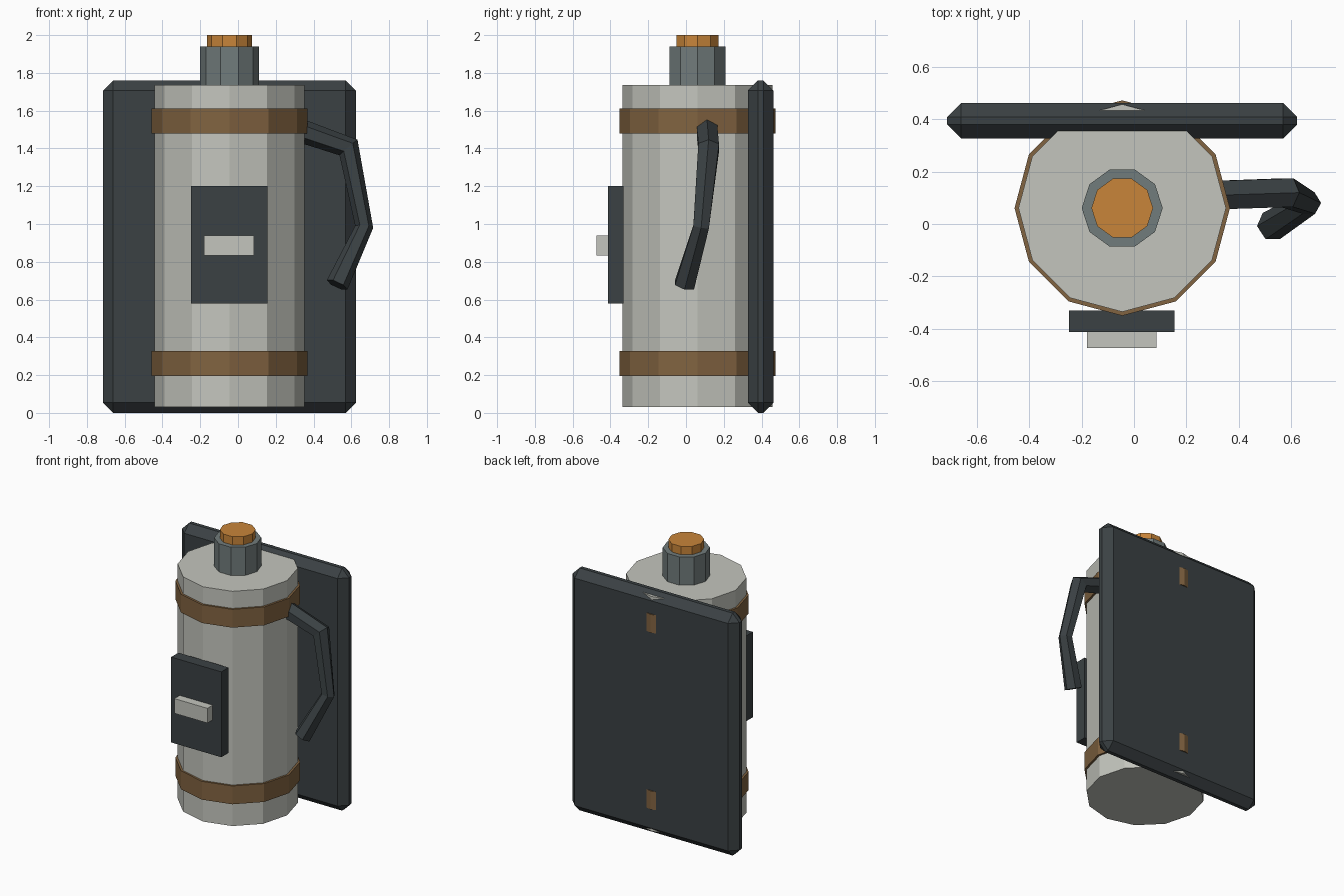
import bpy, bmesh
from math import sin, cos, pi
from mathutils import Vector

if "Cube" in bpy.data.objects:
    bpy.data.objects.remove(bpy.data.objects["Cube"])

CX, CY = -0.045, 0.061  # tank axis


def material(name, rgb):
    m = bpy.data.materials.new(name)
    m.diffuse_color = (*rgb, 1)
    m.use_nodes = True
    m.node_tree.nodes["Principled BSDF"].inputs["Base Color"].default_value = m.diffuse_color
    return m


DARK = material("dark_slate", (0.043, 0.053, 0.057))
SHELL = material("pale_shell", (0.55, 0.56, 0.51))
BROWN = material("brown_strap", (0.22, 0.125, 0.052))
STEEL = material("grey_steel", (0.165, 0.20, 0.20))
ORANGE = material("orange_cap", (0.58, 0.235, 0.042))


def finish(name, bm, mat):
    bmesh.ops.recalc_face_normals(bm, faces=bm.faces)
    me = bpy.data.meshes.new(name)
    bm.to_mesh(me)
    bm.free()
    me.materials.append(mat)
    ob = bpy.data.objects.new(name, me)
    bpy.context.collection.objects.link(ob)
    return ob


def loft(name, rings, mat):
    """Skin a list of equal-length point rings and cap both ends."""
    bm = bmesh.new()
    rows = [[bm.verts.new(p) for p in ring] for ring in rings]
    n = len(rows[0])
    for a, b in zip(rows, rows[1:]):
        for i in range(n):
            j = (i + 1) % n
            bm.faces.new((a[i], a[j], b[j], b[i]))
    bm.faces.new(rows[0])
    bm.faces.new(rows[-1])
    return finish(name, bm, mat)


def cylinder(name, r, z0, z1, sides, mat):
    angles = [2 * pi * i / sides for i in range(sides)]
    return loft(name, [[(CX + r * cos(a), CY + r * sin(a), z) for a in angles]
                       for z in (z0, z1)], mat)


def box(name, lo, hi, mat, bevel=0):
    bm = bmesh.new()
    bmesh.ops.create_cube(bm, size=1)
    for v in bm.verts:
        v.co = [(l + h) / 2 + c * (h - l) for l, h, c in zip(lo, hi, v.co)]
    ob = finish(name, bm, mat)
    if bevel:
        mod = ob.modifiers.new("chamfer", 'BEVEL')
        mod.width = bevel
        mod.segments = 1
    return ob


# Back plate with chamfered edges
box("back_plate", (-0.715, 0.327, 0), (0.624, 0.463, 1.76), DARK, 0.054)

# Tank, straps, neck and cap
cylinder("tank", 0.397, 0.03, 1.735, 12, SHELL)
for name, z in (("lower_strap", 0.195), ("upper_strap", 1.478)):
    cylinder(name, 0.412, z, z + 0.133, 12, BROWN)
cylinder("neck", 0.155, 1.72, 1.94, 10, STEEL)
cylinder("cap", 0.118, 1.93, 2.0, 10, ORANGE)

# Front panel and its pale bar
box("front_panel", (-0.248, -0.413, 0.58), (0.155, -0.33, 1.2), DARK)
box("panel_bar", (-0.18, -0.474, 0.833), (0.086, -0.405, 0.94), SHELL)

# Side hose: six-sided tube along a bent path
path = [Vector(p) for p in ((0.30, 0.11, 1.505), (0.585, 0.12, 1.405),
                            (0.668, 0.08, 0.985), (0.525, -0.008, 0.678))]
radii = (0.063, 0.063, 0.048, 0.06)
rings = []
for i, (p, r) in enumerate(zip(path, radii)):
    before = (p - path[i - 1]).normalized() if i else Vector()
    after = (path[i + 1] - p).normalized() if i < 3 else Vector()
    t = (before + after).normalized()
    u = t.cross(Vector((0, 1, 0))).normalized()
    v = t.cross(u)
    rings.append([p + r * (u * cos(k * pi / 3) + v * sin(k * pi / 3)) for k in range(6)])
loft("side_hose", rings, DARK)
